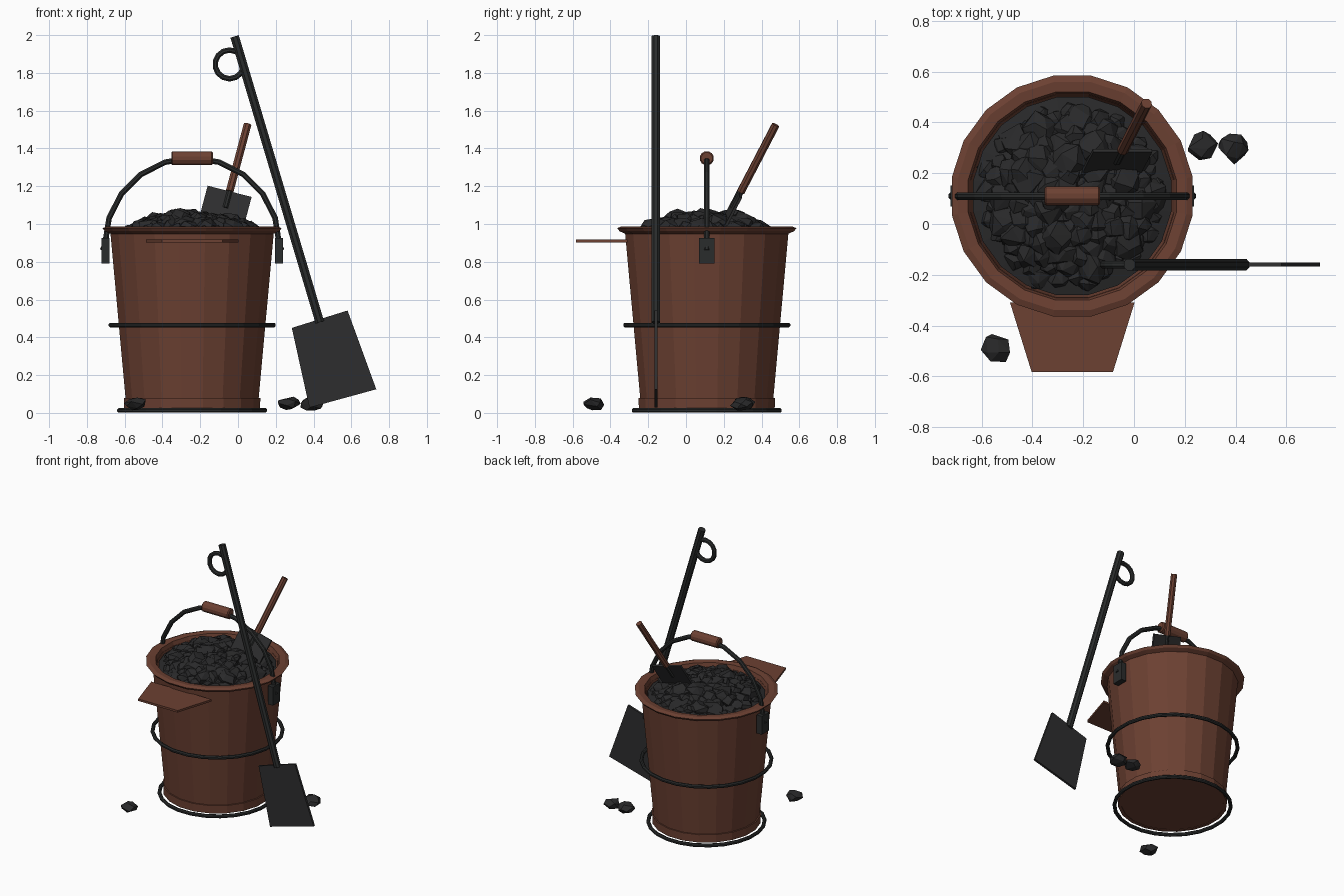
import bpy, bmesh, math, random
from mathutils import Vector, Matrix

random.seed(4)
if "Cube" in bpy.data.objects:
    bpy.data.objects.remove(bpy.data.objects["Cube"])

CX, CY = -0.243, 0.11   # bucket axis
SY = -0.16              # plane of the long shovel


def material(name, color):
    m = bpy.data.materials.new(name)
    m.use_nodes = True
    m.diffuse_color = (*color, 1)
    m.node_tree.nodes["Principled BSDF"].inputs["Base Color"].default_value = (*color, 1)
    return m


brown = material("rust brown", (0.15, 0.052, 0.032))
iron = material("black iron", (0.023, 0.025, 0.025))
steel = material("dark steel", (0.027, 0.027, 0.028))
coal = material("coal black", (0.022, 0.022, 0.023))


def finish(name, bm, mat):
    bmesh.ops.recalc_face_normals(bm, faces=bm.faces)
    mesh = bpy.data.meshes.new(name)
    bm.to_mesh(mesh)
    bm.free()
    mesh.materials.append(mat)
    ob = bpy.data.objects.new(name, mesh)
    bpy.context.collection.objects.link(ob)
    return ob


def lathe(name, profile, mat, sides=20):
    """Spin a closed (radius, height) profile around the bucket axis."""
    bm = bmesh.new()
    rings = []
    for i in range(sides):
        a = 2 * math.pi * (i + 0.5) / sides
        rings.append([bm.verts.new((CX + r * math.cos(a), CY + r * math.sin(a), z))
                      for r, z in profile])
    n = len(profile)
    for i in range(sides):
        p, q = rings[i], rings[(i + 1) % sides]
        for j in range(n):
            k = (j + 1) % n
            bm.faces.new((p[j], q[j], q[k], p[k]))
    bmesh.ops.remove_doubles(bm, verts=bm.verts, dist=1e-5)
    return finish(name, bm, mat)


def tube(name, points, radius, mat, sides=8, closed=False):
    """Sweep a round section along a path."""
    pts = [Vector(p) for p in points]
    n = len(pts)
    normal = (pts[1] - pts[0]).cross(pts[-1] - pts[0])
    if normal.length < 1e-4:
        normal = (pts[1] - pts[0]).cross(Vector((0, 1, 0)))
    normal.normalize()
    bm = bmesh.new()
    rings = []
    for i, p in enumerate(pts):
        before = pts[i - 1] if i or closed else p
        after = pts[(i + 1) % n] if i < n - 1 or closed else p
        side = normal.cross((after - before).normalized()).normalized()
        rings.append([bm.verts.new(p + radius * (math.cos(a) * normal + math.sin(a) * side))
                      for a in (2 * math.pi * (k + 0.5) / sides for k in range(sides))])
    for i in range(n if closed else n - 1):
        p, q = rings[i], rings[(i + 1) % n]
        for k in range(sides):
            m = (k + 1) % sides
            bm.faces.new((p[k], p[m], q[m], q[k]))
    if not closed:
        bm.faces.new(rings[0])
        bm.faces.new(rings[-1])
    return finish(name, bm, mat)


def plate(name, corners, thickness, mat):
    """Flat quad thickened evenly about its plane."""
    c = [Vector(p) for p in corners]
    off = (c[1] - c[0]).cross(c[2] - c[0]).normalized() * thickness / 2
    bm = bmesh.new()
    a = [bm.verts.new(p + off) for p in c]
    b = [bm.verts.new(p - off) for p in c]
    bm.faces.new(a)
    bm.faces.new(b[::-1])
    for i in range(len(c)):
        j = (i + 1) % len(c)
        bm.faces.new((a[i], b[i], b[j], a[j]))
    return finish(name, bm, mat)


def circle(center, radius, count, horizontal):
    c = Vector(center)
    for i in range(count):
        a = 2 * math.pi * (i + 0.5) / count
        u, v = radius * math.cos(a), radius * math.sin(a)
        yield c + (Vector((u, v, 0)) if horizontal else Vector((u, 0, v)))


def add_rock(bm, center, radius, flat=0.8):
    """Irregular lump: hull of scattered points on a sphere."""
    spin = Matrix.Rotation(random.uniform(0, 6), 3, "Z")
    verts = []
    for i in range(16):
        h = 1 - 2 * (i + 0.5) / 16
        a = 2.4 * i + random.uniform(-0.4, 0.4)
        s = math.sqrt(1 - h * h)
        d = spin @ Vector((s * math.cos(a), s * math.sin(a), h * flat))
        verts.append(bm.verts.new(Vector(center) + d * radius * random.uniform(0.82, 1.08)))
    hull = bmesh.ops.convex_hull(bm, input=verts)
    loose = [v for v in hull["geom_interior"] if isinstance(v, bmesh.types.BMVert)]
    bmesh.ops.delete(bm, geom=loose, context="VERTS")


# Bucket: tapered shell, foot band, rolled rim and iron hoops
lathe("bucket_body", [(0, 0.025), (0.35, 0.025), (0.357, 0.08), (0.438, 0.955),
                      (0.405, 0.955), (0.39, 0.88), (0, 0.88)], brown)
lathe("bucket_foot", [(0.34, 0.022), (0.364, 0.022), (0.366, 0.08), (0.34, 0.08)], brown)
lathe("bucket_rim", [(0.43, 0.945), (0.468, 0.962), (0.48, 0.978), (0.455, 0.988),
                     (0.415, 0.984), (0.405, 0.95)], brown)
for name, radius, z in (("middle_hoop", 0.434, 0.465), ("bottom_hoop", 0.388, 0.013)):
    tube(name, circle((CX, CY, z), radius, 24, True), 0.013, iron, closed=True)

# Pouring lip
plate("pouring_lip", [(CX - 0.245, -0.31, 0.91), (CX - 0.16, -0.583, 0.91),
                      (CX + 0.16, -0.583, 0.91), (CX + 0.245, -0.31, 0.91)], 0.015, brown)

# Carrying handle with lugs and grip
arc = [(CX - 0.474, CY, 0.86)]
for i in range(11):
    a = math.pi * (1 - i / 10)
    arc.append((CX + 0.462 * math.cos(a), CY, 0.89 + 0.46 * math.sin(a)))
arc.append((CX + 0.474, CY, 0.86))
tube("carrying_handle", arc, 0.016, iron)
for side, label in ((-1, "right"), (1, "left")):
    x = CX + side * 0.459
    plate(label + "_handle_lug", [(x, CY - 0.042, 0.79), (x, CY + 0.042, 0.79),
                                  (x, CY + 0.042, 0.925), (x, CY - 0.042, 0.925)], 0.042, iron)
grip = tube("handle_grip", [(CX - 0.11, CY, 1.348), (CX + 0.11, CY, 1.348)], 0.038, brown, 12)
bevel = grip.modifiers.new("soft_ends", "BEVEL")
bevel.width = 0.007
bevel.segments = 1
bevel.angle_limit = math.radians(50)

# Coal heap on a hidden bed
lathe("coal_bed", [(0, 0.89), (0.395, 0.89), (0.395, 0.945), (0.2, 0.99), (0, 1.02)], coal)
heap = bmesh.new()
for i in range(120):
    r = 0.345 * math.sqrt((i + 0.5) / 120)
    a = 2.39996 * i
    z = 0.935 + 0.09 * (1 - (r / 0.345) ** 2) + random.uniform(-0.015, 0.015)
    size = random.uniform(0.045, 0.085) if r < 0.3 else random.uniform(0.04, 0.06)
    add_rock(heap, (CX + r * math.cos(a), CY + r * math.sin(a), z), size)
finish("coal_heap", heap, coal)

# Loose lumps on the floor
for i, spot in enumerate([(-0.54, -0.487, 0.048), (0.272, 0.303, 0.05), (0.388, 0.3, 0.045)]):
    lump = bmesh.new()
    add_rock(lump, spot, 0.064, 0.6)
    finish("loose_coal_%d" % (i + 1), lump, coal)

# Small scoop stuck in the heap
top = Vector((0.05, 0.475, 1.525))
neck = Vector((-0.045, 0.29, 1.17))
axis = (neck - top).normalized()
across = Vector((0.235, 0, -0.06)).normalized() * 0.12
tube("scoop_handle", [top, neck], 0.022, brown)
tube("scoop_neck", [neck - axis * 0.02, neck + axis * 0.1], 0.016, iron)
tip = neck + axis * 0.26
plate("scoop_blade", [neck - across, neck + across, tip + across, tip - across], 0.014, steel)

# Long shovel leaning beside the bucket
tube("shovel_pole", [(-0.018, SY, 1.993), (0.433, SY, 0.48)], 0.025, iron)
tube("shovel_ring", circle((-0.045, SY, 1.845), 0.076, 14, False), 0.016, iron, closed=True)
plate("shovel_blade", [(0.58, SY, 0.542), (0.732, SY, 0.125),
                       (0.378, SY, 0.028), (0.285, SY, 0.45)], 0.016, steel)
